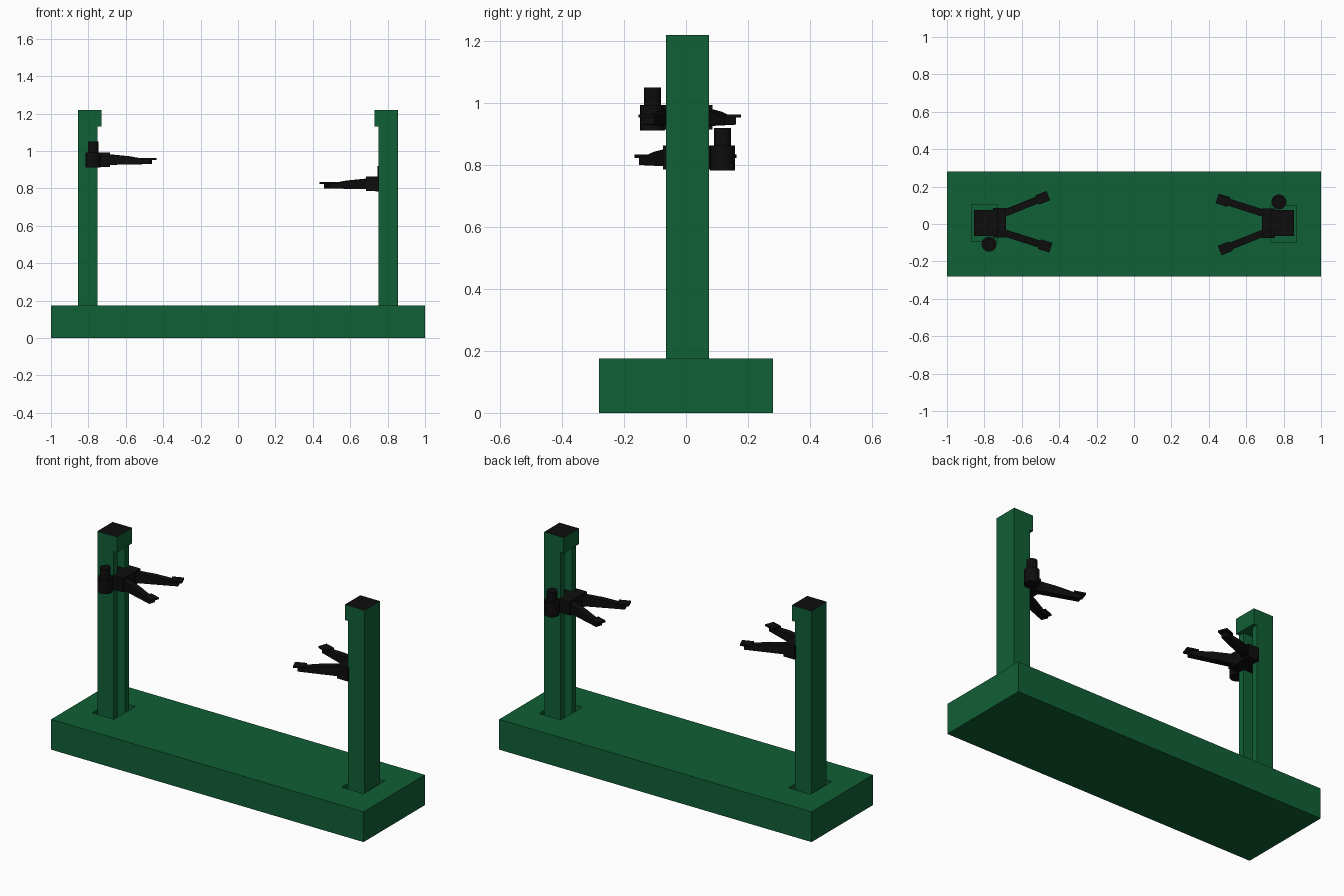
import bpy, bmesh, math
from mathutils import Matrix, Vector

if "Cube" in bpy.data.objects:
    bpy.data.objects.remove(bpy.data.objects["Cube"], do_unlink=True)


def material(name, color):
    m = bpy.data.materials.new(name)
    m.use_nodes = True
    m.diffuse_color = color
    m.node_tree.nodes["Principled BSDF"].inputs["Base Color"].default_value = color
    return m


GREEN = material("dark green", (0.005, 0.115, 0.037, 1))
BLACK = material("black", (0.004, 0.004, 0.004, 1))

PIVOT_Y = 0.005          # both towers mirror around this line
PIT_FLOOR = 0.08
BASE_TOP = 0.175
TOWER_TOP = 1.22


def finish(name, bm, mats, matrix):
    bmesh.ops.recalc_face_normals(bm, faces=bm.faces)
    mesh = bpy.data.meshes.new(name)
    bm.to_mesh(mesh)
    bm.free()
    mesh.transform(matrix)
    for m in mats:
        mesh.materials.append(m)
    obj = bpy.data.objects.new(name, mesh)
    bpy.context.collection.objects.link(obj)
    return obj


def prism(name, points, direction, mats, matrix=Matrix()):
    """Extrude a closed outline of 3D points along a direction."""
    bm = bmesh.new()
    face = bm.faces.new([bm.verts.new(p) for p in points])
    out = bmesh.ops.extrude_face_region(bm, geom=[face])
    moved = [v for v in out["geom"] if isinstance(v, bmesh.types.BMVert)]
    bmesh.ops.translate(bm, verts=moved, vec=Vector(direction))
    return finish(name, bm, mats, matrix)


def box(name, xs, ys, zs, mats, matrix=Matrix()):
    (x0, x1), (y0, y1), (z0, z1) = xs, ys, zs
    outline = [(x0, y0, z0), (x1, y0, z0), (x1, y1, z0), (x0, y1, z0)]
    return prism(name, outline, (0, 0, z1 - z0), mats, matrix)


def cylinder(name, center, radius, z0, z1, mats, matrix):
    bm = bmesh.new()
    place = Matrix.Translation((center[0], center[1], (z0 + z1) / 2))
    bmesh.ops.create_cone(bm, cap_ends=True, segments=24, radius1=radius,
                          radius2=radius, depth=z1 - z0, matrix=place)
    obj = finish(name, bm, mats, matrix)
    bpy.ops.object.select_all(action="DESELECT")
    obj.select_set(True)
    bpy.context.view_layer.objects.active = obj
    bpy.ops.object.shade_smooth_by_angle(angle=math.radians(40))
    return obj


# Base slab
base = box("base", (-1, 1), (-0.28, 0.28), (0, BASE_TOP), [GREEN])


def tower(side, turn, drop):
    # Pit in the base around the column foot
    cutter = box(side + "_pit_cutter", (-0.87, -0.73), (-0.09, 0.105),
                 (PIT_FLOOR, 0.3), [GREEN], turn)
    mod = base.modifiers.new("pit", "BOOLEAN")
    mod.operation, mod.object = "DIFFERENCE", cutter
    bpy.context.view_layer.objects.active = base
    bpy.ops.object.modifier_apply(modifier=mod.name)
    bpy.data.objects.remove(cutter, do_unlink=True)

    # C-shaped column, open towards the middle
    outer, inner, back = -0.855, -0.75, -0.82
    near, far, lip = -0.065, 0.075, 0.035
    outline = [(outer, near), (inner, near), (inner, near + lip), (back, near + lip),
               (back, far - lip), (inner, far - lip), (inner, far), (outer, far)]
    prism(side + "_column", [(x, y, PIT_FLOOR) for x, y in outline],
          (0, 0, 1.13 - PIT_FLOOR), [GREEN], turn)

    # Column head with a black top face
    head = box(side + "_column_head", (outer, -0.73), (near, far),
               (1.13, TOWER_TOP), [GREEN, BLACK], turn)
    for p in head.data.polygons:
        if p.normal.z > 0.9:
            p.material_index = 1

    # Lift carriage with its motor
    lift = turn @ Matrix.Translation((0, 0, -drop))
    box(side + "_carriage", (-0.755, -0.685), (-0.073, 0.085), (0.915, 0.993), [BLACK], lift)
    box(side + "_slider", (-0.815, -0.75), (near + lip, far - lip), (0.915, 0.993),
        [BLACK], lift)
    motor = (-0.775, -0.108)
    cylinder(side + "_motor_body", motor, 0.04, 0.912, 0.993, [BLACK], lift)
    cylinder(side + "_motor_top", motor, 0.028, 0.993, 1.05, [BLACK], lift)

    # Two splayed tapering arms, each ending in a flat pad
    for label, root, tip in (("back", (-0.70, 0.055), (-0.488, 0.14)),
                             ("front", (-0.70, -0.045), (-0.475, -0.117))):
        span = Vector(tip) - Vector(root)
        angle = math.atan2(span.y, span.x)
        reach = span.length
        place = lift @ Matrix.Translation((*root, 0)) @ Matrix.Rotation(angle, 4, "Z")
        profile = [(-0.02, 0.925), (reach + 0.01, 0.93), (reach + 0.01, 0.953),
                   (reach - 0.03, 0.957), (reach * 0.5, 0.972), (-0.02, 0.985)]
        prism(f"{side}_{label}_arm", [(s, -0.019, z) for s, z in profile],
              (0, 0.038, 0), [BLACK], place)
        box(f"{side}_{label}_pad", (reach - 0.032, reach + 0.032), (-0.027, 0.027),
            (0.953, 0.963), [BLACK], place)


# The second tower is the first turned half way round, with its carriage lower
half_turn = (Matrix.Translation((0, PIVOT_Y, 0)) @ Matrix.Rotation(math.pi, 4, "Z")
             @ Matrix.Translation((0, -PIVOT_Y, 0)))
tower("right", Matrix(), 0)
tower("left", half_turn, 0.13)
